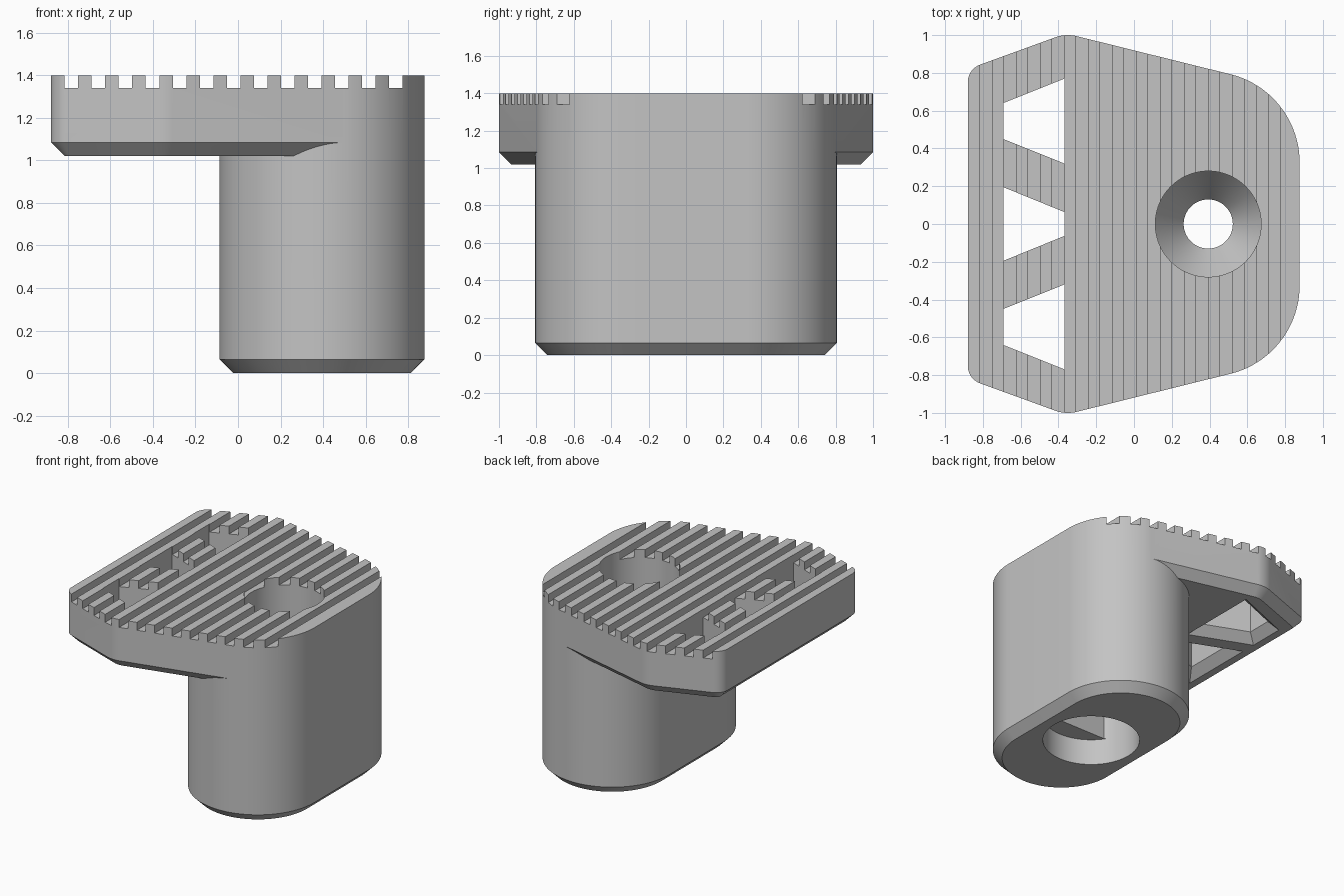
import bpy, bmesh, math
from mathutils import Vector

if "Cube" in bpy.data.objects:
    bpy.data.objects.remove(bpy.data.objects["Cube"], do_unlink=True)

STEPS = 128
TOP, CHAMFER = 1.4, 0.065
PLATE_Z = 1.02

grey = bpy.data.materials.new("plain grey")
grey.use_nodes = True
grey.diffuse_color = (0.55, 0.55, 0.55, 1)
grey.node_tree.nodes["Principled BSDF"].inputs["Base Color"].default_value = (0.55, 0.55, 0.55, 1)


def hull(circles, inset=0.0):
    """Outline of a band stretched round circles (x, y, radius)."""
    pts = []
    for i in range(STEPS):
        a = math.tau * (i + 0.5) / STEPS
        n = Vector((math.cos(a), math.sin(a)))
        x, y, r = max(circles, key=lambda c: c[0] * n.x + c[1] * n.y + c[2])
        pts.append(Vector((x, y)) + n * (r - inset))
    return pts


def grow(poly, d):
    """Offset a counter-clockwise convex polygon outwards."""
    out = []
    for i, p in enumerate(poly):
        e1 = (p - poly[i - 1]).normalized()
        e2 = (poly[(i + 1) % len(poly)] - p).normalized()
        n1, n2 = Vector((e1.y, -e1.x)), Vector((e2.y, -e2.x))
        out.append(p + (n1 + n2) * d / (1 + n1.dot(n2)))
    return out


def loft(name, rings):
    """Closed solid through matching outlines given as (points, z)."""
    bm = bmesh.new()
    loops = [[bm.verts.new((p.x, p.y, z)) for p in pts] for pts, z in rings]
    for low, high in zip(loops, loops[1:]):
        for i in range(len(low)):
            j = (i + 1) % len(low)
            bm.faces.new((low[i], low[j], high[j], high[i]))
    bm.faces.new(loops[0][::-1])
    bm.faces.new(loops[-1])
    bmesh.ops.recalc_face_normals(bm, faces=bm.faces)
    mesh = bpy.data.meshes.new(name)
    bm.to_mesh(mesh)
    bm.free()
    mesh.materials.append(grey)
    obj = bpy.data.objects.new(name, mesh)
    bpy.context.collection.objects.link(obj)
    return obj


def combine(body, tool, operation):
    """Apply a boolean and discard the tool."""
    tool.hide_render = True
    mod = body.modifiers.new("boolean", "BOOLEAN")
    mod.operation, mod.solver, mod.object = operation, "EXACT", tool
    bpy.context.view_layer.objects.active = body
    bpy.ops.object.modifier_apply(modifier=mod.name)
    bpy.data.objects.remove(tool, do_unlink=True)


def polygon(points):
    return [Vector(p) for p in points]


# Post and overhanging plate, both chamfered along the bottom
post = [(0.395, s * 0.325, 0.482) for s in (1, -1)]
wing = [c for s in (1, -1) for c in ((-0.78, s * 0.75, 0.1), (-0.35, s * 0.8, 0.2))]


def chamfered(name, circles, z):
    return loft(name, [(hull(circles, CHAMFER), z),
                       (hull(circles), z + CHAMFER), (hull(circles), TOP)])


body = chamfered("ribbed_support_foot", post, 0.0)
combine(body, chamfered("plate", post + wing, PLATE_Z), "UNION")

# Truss windows, flared at the underside
upper = [(-0.692, 0.64), (-0.692, 0.45), (-0.368, 0.32), (-0.368, 0.77)]
lower = [(x, -y) for x, y in reversed(upper)]
middle = [(-0.692, 0.195), (-0.692, -0.195), (-0.368, -0.063), (-0.368, 0.063)]
for pts in (upper, middle, lower):
    poly = polygon(pts)
    cutter = loft("window_cutter", [(grow(poly, CHAMFER + 0.02), PLATE_Z - 0.02),
                                    (poly, PLATE_Z + CHAMFER), (poly, TOP + 0.1)])
    combine(body, cutter, "DIFFERENCE")


# Countersunk screw hole
def disc(r):
    return hull([(0.393, 0, r)])


combine(body, loft("screw_cutter", [(disc(0.13), 0.1), (disc(0.13), 0.85), (disc(0.28), 1.05),
                                    (disc(0.28), TOP + 0.1)]), "DIFFERENCE")

# Round recess underneath, narrowing to a flat-sided pocket
combine(body, loft("recess_cutter", [(disc(0.34), -0.1), (disc(0.34), 0.2)]), "DIFFERENCE")
pocket = [Vector((p.x, max(-0.19, min(0.19, p.y)))) for p in disc(0.34)]
combine(body, loft("pocket_cutter", [(pocket, 0.1), (pocket, 0.6)]), "DIFFERENCE")

# Grip grooves running front to back
for i in range(13):
    x = -0.8155 + i * 0.1272
    strip = polygon([(x, -1.1), (x + 0.0636, -1.1), (x + 0.0636, 1.1), (x, 1.1)])
    combine(body, loft("groove_cutter", [(strip, 1.34), (strip, TOP + 0.1)]), "DIFFERENCE")

# Smooth the rounded walls, keep the edges crisp
for o in bpy.context.selected_objects:
    o.select_set(False)
body.select_set(True)
bpy.context.view_layer.objects.active = body
bpy.ops.object.shade_smooth_by_angle(angle=math.radians(25))
